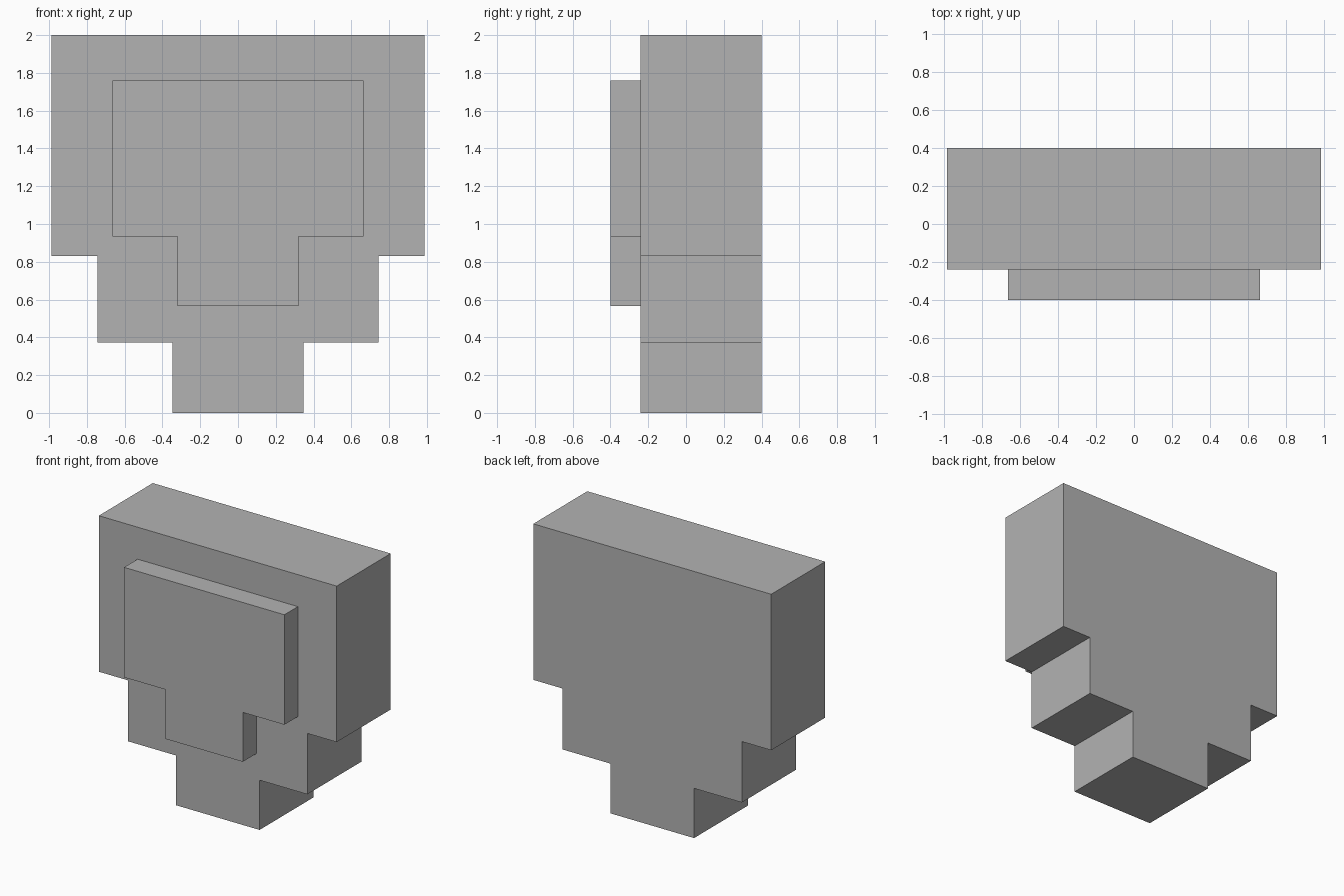
import bpy
import bmesh

cube = bpy.data.objects.get("Cube")
if cube:
    bpy.data.objects.remove(cube, do_unlink=True)

# Single flat grey
grey = bpy.data.materials.new("plain_grey")
grey.use_nodes = True
colour = (0.45, 0.45, 0.45, 1)
grey.diffuse_color = colour
grey.node_tree.nodes["Principled BSDF"].inputs["Base Color"].default_value = colour


def stepped_slab(name, half_profile, front, back):
    """Mirror a right-hand (x, z) outline and extrude it from front to back."""
    outline = half_profile + [(-x, z) for x, z in reversed(half_profile)]
    bm = bmesh.new()
    face = bm.faces.new([bm.verts.new((x, front, z)) for x, z in outline])
    extruded = bmesh.ops.extrude_face_region(bm, geom=[face], use_keep_orig=True)
    moved = [v for v in extruded["geom"] if isinstance(v, bmesh.types.BMVert)]
    bmesh.ops.translate(bm, verts=moved, vec=(0, back - front, 0))
    bmesh.ops.recalc_face_normals(bm, faces=bm.faces[:])
    mesh = bpy.data.meshes.new(name)
    bm.to_mesh(mesh)
    bm.free()
    mesh.materials.append(grey)
    obj = bpy.data.objects.new(name, mesh)
    bpy.context.collection.objects.link(obj)
    return obj


# Main body, narrowing downwards in two steps
stepped_slab("stepped_body",
             [(0.347, 0), (0.347, 0.373), (0.743, 0.373),
              (0.743, 0.83), (0.987, 0.83), (0.987, 2)],
             -0.24, 0.4)

# Raised T-shaped plate on the front
stepped_slab("front_plate",
             [(0.32, 0.565), (0.32, 0.935), (0.665, 0.935), (0.665, 1.76)],
             -0.4, -0.24)
